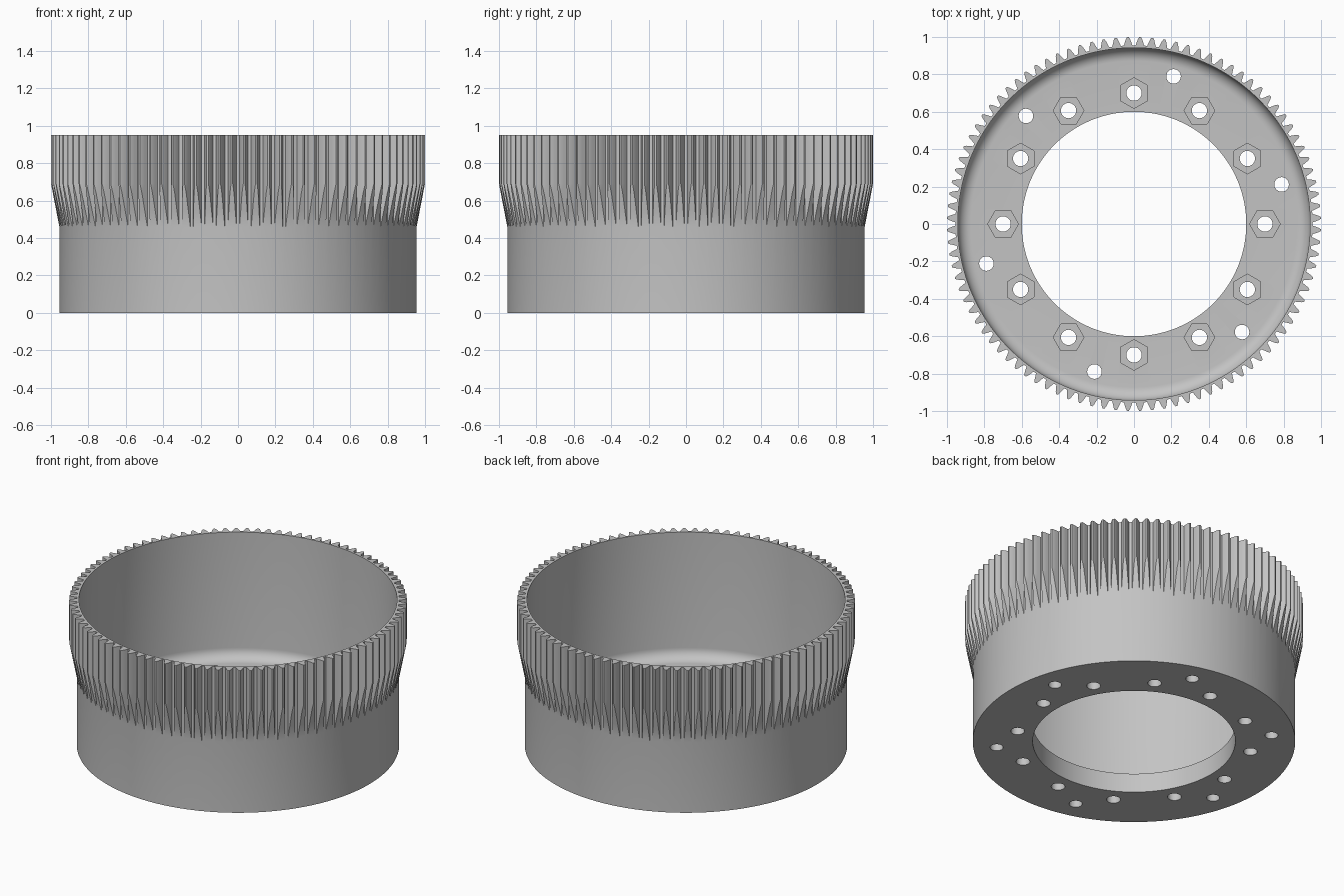
import bpy, bmesh
from math import pi, sin, cos, radians
from mathutils import Matrix

cube = bpy.data.objects.get("Cube")
if cube:
    bpy.data.objects.remove(cube)

TEETH = 96
PITCH = 2 * pi / TEETH
ROOT, INNER, BORE = 0.955, 0.942, 0.6      # radii of drum, cavity and centre opening
FLOOR, FILLET = 0.125, 0.07
TOP, SHOULDER, TAPER_END = 0.95, 0.69, 0.46
# tooth profile: radius and half width as a fraction of the pitch
PROFILE = [(ROOT, 0.37), (0.972, 0.27), (0.99, 0.17), (1.0, 0.07)]


def half_width(r):
    for (r0, w0), (r1, w1) in zip(PROFILE, PROFILE[1:]):
        if r <= r1:
            return w0 + (w1 - w0) * (r - r0) / (r1 - r0)
    return PROFILE[-1][1]


def tooth_ring(limit, z):
    """Ring of teeth cut off at the radius limit."""
    side = [(min(r, limit), half_width(min(r, limit))) for r, _ in PROFILE]
    tooth = [(r, -w) for r, w in side] + [(r, w) for r, w in reversed(side)]
    return [(r * cos(a), r * sin(a), z) for i in range(TEETH)
            for r, w in tooth for a in [(i + 0.5 + w) * PITCH]]


# angles shared by all the plain rings
ANGLES = [(i + 0.5 + s) * PITCH for i in range(TEETH)
          for s in [-w for _, w in PROFILE] + [w for _, w in reversed(PROFILE)]]


def plain_ring(r, z):
    return [(r * cos(a), r * sin(a), z) for a in ANGLES]


# Drum section, from the outside bottom edge over the rim and back
rings = [plain_ring(ROOT, 0)]
for r, _ in PROFILE:
    t = (r - ROOT) / (1 - ROOT)
    rings.append(tooth_ring(r, TAPER_END + t * (SHOULDER - TAPER_END)))
rings += [tooth_ring(1.0, TOP), plain_ring(INNER, TOP)]
for i in range(9):
    a = i / 8 * pi / 2
    rings.append(plain_ring(INNER - FILLET * (1 - cos(a)),
                            FLOOR + FILLET * (1 - sin(a))))
rings += [plain_ring(BORE, FLOOR), plain_ring(BORE, 0)]

bm = bmesh.new()
loops = [[bm.verts.new(p) for p in ring] for ring in rings]
n = len(ANGLES)
for a, b in zip(loops, loops[1:] + loops[:1]):
    for i in range(n):
        j = (i + 1) % n
        bm.faces.new((a[i], a[j], b[j], b[i]))
bmesh.ops.remove_doubles(bm, verts=bm.verts, dist=1e-5)
bmesh.ops.recalc_face_normals(bm, faces=bm.faces)


def add_object(name, mesh_data):
    mesh = bpy.data.meshes.new(name)
    mesh_data.to_mesh(mesh)
    mesh_data.free()
    ob = bpy.data.objects.new(name, mesh)
    bpy.context.collection.objects.link(ob)
    return ob


drum = add_object("toothed_drum", bm)

grey = bpy.data.materials.new("plain grey")
grey.use_nodes = True
color = (0.55, 0.55, 0.55, 1)
grey.diffuse_color = color
grey.node_tree.nodes["Principled BSDF"].inputs["Base Color"].default_value = color
drum.data.materials.append(grey)


def cut(name, count, start, ring_radius, radius, sides, z0, z1):
    """Cut a ring of prisms out of the drum."""
    cutter_mesh = bmesh.new()
    for i in range(count):
        turn = Matrix.Rotation(radians(start) + 2 * pi * i / count, 4, 'Z')
        place = Matrix.Translation((ring_radius, 0, (z0 + z1) / 2))
        bmesh.ops.create_cone(cutter_mesh, cap_ends=True, segments=sides,
                              radius1=radius, radius2=radius, depth=z1 - z0,
                              matrix=turn @ place @ Matrix.Rotation(pi / 2, 4, 'Z'))
    # hexagon corners point along the ring
    cutter = add_object(name, cutter_mesh)
    cutter.hide_render = True
    mod = drum.modifiers.new(name, 'BOOLEAN')
    mod.operation = 'DIFFERENCE'
    mod.solver = 'EXACT'
    mod.object = cutter
    bpy.ops.object.modifier_apply(modifier=name)
    bpy.data.objects.remove(cutter)


bpy.ops.object.select_all(action='DESELECT')
drum.select_set(True)
bpy.context.view_layer.objects.active = drum

# Bolt holes, their hexagonal nut pockets, and the outer pin holes
cut("nut_pockets", 12, 0, 0.7, 0.082, 6, 0.07, 0.17)
cut("bolt_holes", 12, 0, 0.7, 0.041, 24, -0.1, 0.17)
cut("pin_holes", 6, 15, 0.817, 0.039, 24, -0.1, 0.17)

bpy.ops.object.shade_smooth_by_angle(angle=radians(25))
